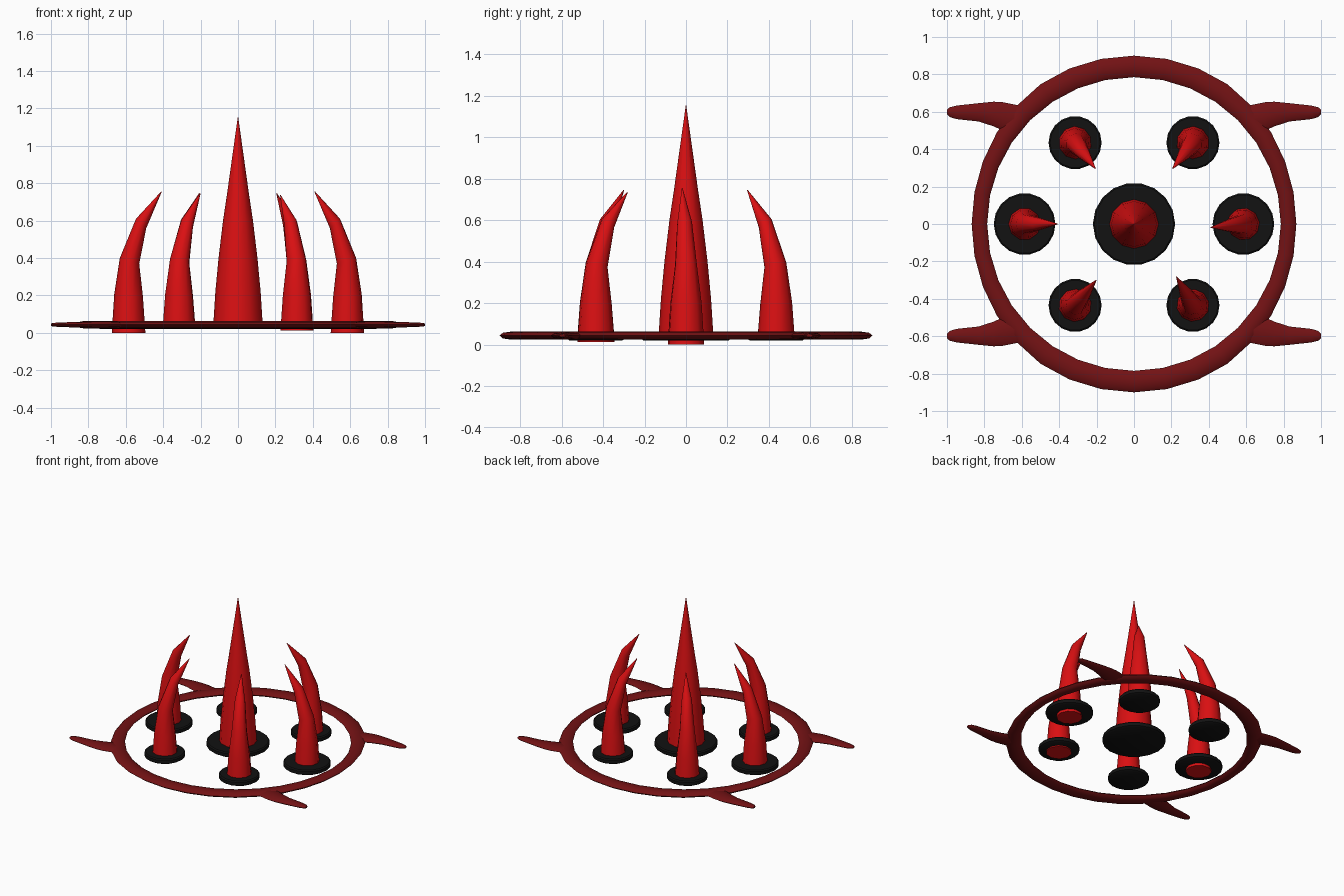
import bpy, bmesh, math
from mathutils import Vector

if "Cube" in bpy.data.objects:
    bpy.data.objects.remove(bpy.data.objects["Cube"])


def material(name, rgb):
    m = bpy.data.materials.new(name)
    m.diffuse_color = (*rgb, 1)
    m.use_nodes = True
    m.node_tree.nodes["Principled BSDF"].inputs["Base Color"].default_value = m.diffuse_color
    return m


RED = material("bright red", (0.70, 0.005, 0.006))
DARK = material("dark red", (0.17, 0.006, 0.007))
BLACK = material("black", (0.006, 0.006, 0.006))
UP = Vector((0, 0, 1))


def loft(name, sections, sides, mat, closed=False, angle=40):
    """Skin elliptical sections, each given as (centre, half axis u, half axis v)."""
    bm = bmesh.new()
    rings = []
    for c, u, v in sections:
        ring = []
        for i in range(sides):
            a = math.tau * i / sides
            ring.append(bm.verts.new(c + u * math.cos(a) + v * math.sin(a)))
        rings.append(ring)
    pairs = list(zip(rings, rings[1:]))
    if closed:
        pairs.append((rings[-1], rings[0]))
    else:
        bm.faces.new(rings[0])
        bm.faces.new(rings[-1])
    for a, b in pairs:
        for i in range(sides):
            j = (i + 1) % sides
            bm.faces.new((a[i], a[j], b[j], b[i]))
    bmesh.ops.recalc_face_normals(bm, faces=bm.faces)
    me = bpy.data.meshes.new(name)
    bm.to_mesh(me)
    bm.free()
    me.materials.append(mat)
    ob = bpy.data.objects.new(name, me)
    bpy.context.collection.objects.link(ob)
    bpy.ops.object.select_all(action='DESELECT')
    bpy.context.view_layer.objects.active = ob
    ob.select_set(True)
    bpy.ops.object.shade_smooth_by_angle(angle=math.radians(angle))
    return ob


def turned(name, x, y, profile, sides, mat):
    """Upright round part from (radius, height) pairs."""
    loft(name, [(Vector((x, y, z)), Vector((r, 0, 0)), Vector((0, r, 0)))
                for r, z in profile], sides, mat)


def disc(name, x, y, r):
    turned(name, x, y, [(r - 0.012, 0.02), (r, 0.028), (r, 0.052), (r - 0.008, 0.06)], 18, BLACK)


def claw(name, x, y, bottom, heading, top):
    """Curved spike leaning along heading (degrees)."""
    d = Vector((math.cos(math.radians(heading)), math.sin(math.radians(heading)), 0))
    side = UP.cross(d)
    base = Vector((x, y, 0))
    # lean, height, radius, tilt
    rows = [(0, bottom, 0.09, 0), (0, 0.2, 0.077, 5), (0.005, 0.385, 0.054, 16),
            (0.067, 0.585, 0.037, 42), (0.176, top, 0.002, 50)]
    sections = []
    for lean, z, r, tilt in rows:
        t = math.radians(tilt)
        u = d * math.cos(t) - UP * math.sin(t)
        sections.append((base + d * lean + UP * z, u * r, side * r))
    loft(name, sections, 10, RED)


# Flat ring, wider at the front and back
ring = []
for i in range(32):
    a = math.tau * i / 32
    d = Vector((math.cos(a), math.sin(a), 0))
    outer = 0.868 + 0.032 * min(1, 1.4 * math.sin(a) ** 2)
    inner = 0.785
    ring.append((d * (outer + inner) / 2 + UP * 0.0435,
                 d * (outer - inner) / 2, UP * 0.0195))
loft("base_ring", ring, 8, DARK, closed=True, angle=60)

# Four side prongs growing out of the ring: x, y, half width, half height
PRONG = [(0.62, 0.56, 0.075, 0.016), (0.70, 0.575, 0.076, 0.018), (0.75, 0.588, 0.066, 0.018),
         (0.83, 0.597, 0.049, 0.016), (0.95, 0.597, 0.036, 0.012),
         (0.985, 0.598, 0.026, 0.010), (1.0, 0.60, 0.012, 0.007)]
for sx, lr in ((-1, "left"), (1, "right")):
    for sy, fb in ((-1, "front"), (1, "back")):
        loft(f"prong_{fb}_{lr}",
             [(Vector((sx * x, sy * y, 0.0435)), Vector((0, w, 0)), UP * h)
              for x, y, w, h in PRONG], 8, DARK, angle=60)

# Centre spike and its disc
disc("centre_disc", 0, 0, 0.22)
turned("centre_spike", 0, 0, [(0.133, 0.03), (0.121, 0.22), (0.104, 0.4), (0.08, 0.6),
                              (0.059, 0.74), (0.001, 1.155)], 12, RED)

# Six curved spikes around the centre: x, y, disc radius, bottom, heading, tip height
CLAWS = {"left": (-0.585, 0, 0.165, 0.0, 0, 0.755),
         "right": (0.585, 0, 0.165, 0.0, 186, 0.755),
         "back_left": (-0.315, 0.435, 0.142, 0.03, 308, 0.745),
         "back_right": (0.315, 0.435, 0.142, 0.03, 232, 0.745),
         "front_left": (-0.315, -0.435, 0.142, 0.03, 50, 0.745),
         "front_right": (0.315, -0.435, 0.142, 0.012, 120, 0.735)}
for where, (x, y, r, bottom, heading, top) in CLAWS.items():
    disc(f"{where}_disc", x, y, r)
    claw(f"{where}_claw", x, y, bottom, heading, top)
